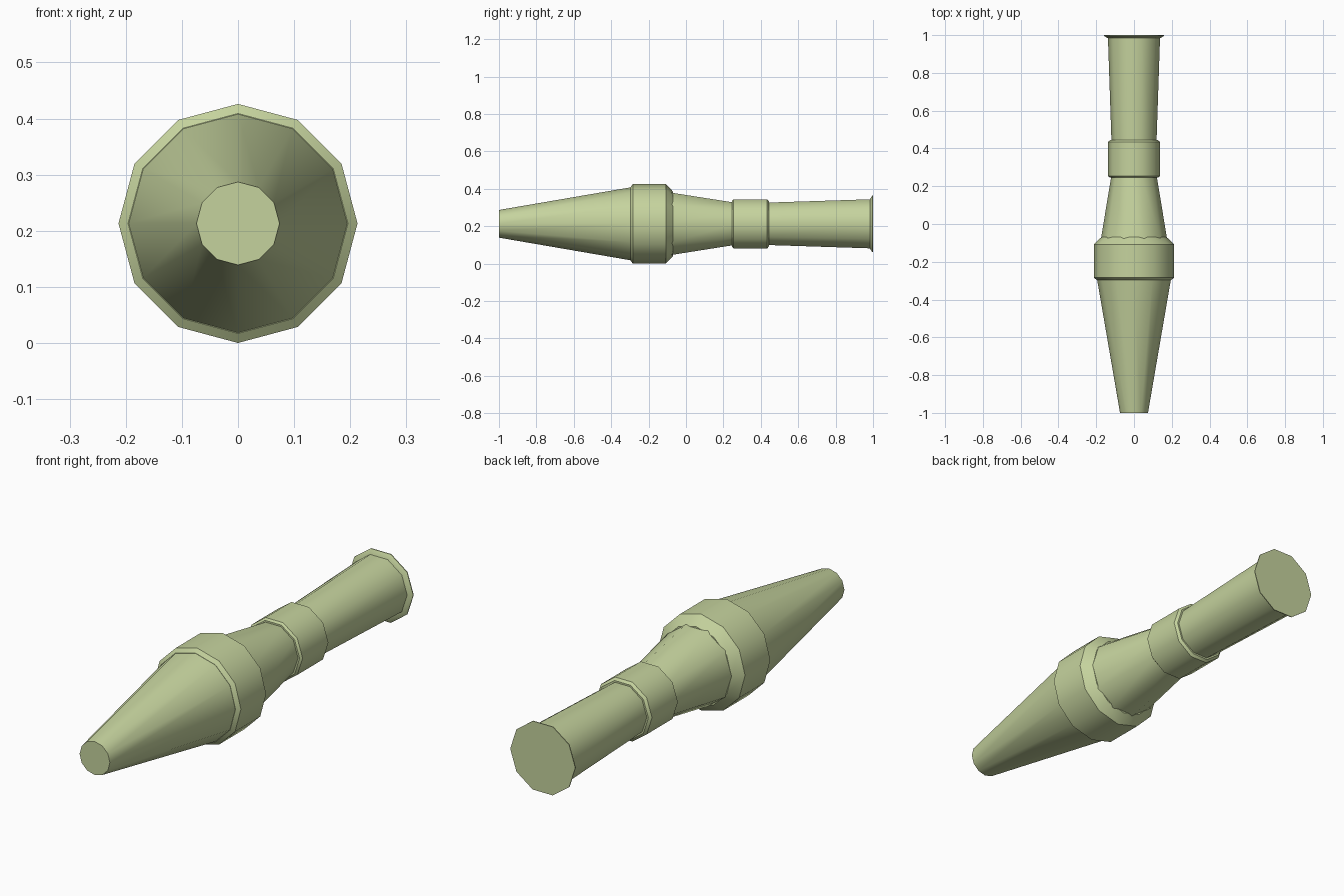
import bpy, bmesh, math

if "Cube" in bpy.data.objects:
    bpy.data.objects.remove(bpy.data.objects["Cube"])

CENTRE_Z = 0.213

mat = bpy.data.materials.new("pale_olive_green")
mat.diffuse_color = (0.56, 0.65, 0.34, 1)
mat.use_nodes = True
mat.node_tree.nodes["Principled BSDF"].inputs["Base Color"].default_value = mat.diffuse_color


def lathe(name, profile, sides, phase=0.0):
    """Closed solid turned around the y axis from (y, radius) pairs."""
    bm = bmesh.new()
    rings = []
    for y, r in profile:
        ring = []
        for i in range(sides):
            a = phase + 2 * math.pi * i / sides
            ring.append(bm.verts.new((r * math.cos(a), y, CENTRE_Z + r * math.sin(a))))
        rings.append(ring)
    for a, b in zip(rings, rings[1:]):
        for i in range(sides):
            j = (i + 1) % sides
            bm.faces.new((a[i], a[j], b[j], b[i]))
    bm.faces.new(rings[0])
    bm.faces.new(rings[-1])
    bmesh.ops.recalc_face_normals(bm, faces=bm.faces)
    mesh = bpy.data.meshes.new(name)
    bm.to_mesh(mesh)
    bm.free()
    mesh.materials.append(mat)
    ob = bpy.data.objects.new(name, mesh)
    bpy.context.collection.objects.link(ob)
    bpy.ops.object.select_all(action='DESELECT')
    ob.select_set(True)
    bpy.context.view_layer.objects.active = ob
    bpy.ops.object.shade_smooth_by_angle(angle=math.radians(37))
    return ob


# Twelve-sided head: long tapered nose and wide chamfered band
lathe("nose_cone", [(-1.0, 0.074), (-0.29, 0.196)], 12)
lathe("wide_band", [(-0.297, 0.196), (-0.284, 0.213), (-0.108, 0.213), (-0.07, 0.173)], 12)

# Ten-sided rear: tapered neck, collar, flared tail tube and end flange
lathe("neck", [(-0.09, 0.177), (0.26, 0.119)], 10)
lathe("collar", [(0.246, 0.129), (0.254, 0.138), (0.434, 0.138), (0.444, 0.127)], 10)
lathe("tail_tube", [(0.43, 0.119), (0.99, 0.138)], 10)
lathe("end_flange", [(0.984, 0.140), (0.996, 0.159), (1.0, 0.159)], 10)
